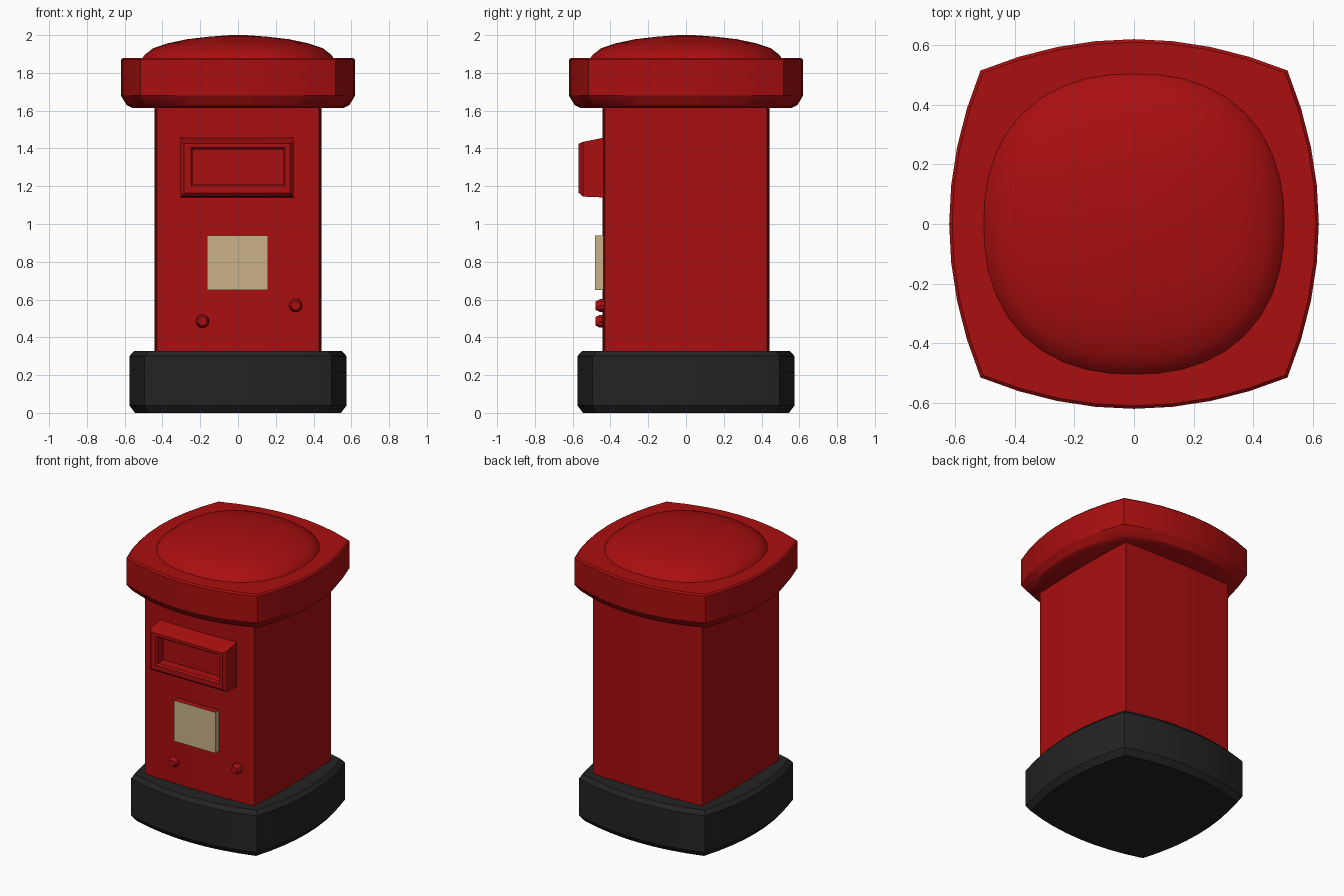
import bpy, bmesh, math
from mathutils import Vector

if "Cube" in bpy.data.objects:
    bpy.data.objects.remove(bpy.data.objects["Cube"])


def material(name, rgb):
    m = bpy.data.materials.new(name)
    m.diffuse_color = (*rgb, 1)
    m.use_nodes = True
    m.node_tree.nodes["Principled BSDF"].inputs["Base Color"].default_value = m.diffuse_color
    return m


RED = material("post red", (0.40, 0.0045, 0.005))
BLACK = material("base black", (0.017, 0.017, 0.017))
CREAM = material("notice cream", (0.60, 0.45, 0.25))


def loft(name, rings, mats, angle=30, rule=None):
    """Skin a list of equal-length point rings and cap both ends."""
    bm = bmesh.new()
    loops = [[bm.verts.new(p) for p in r] for r in rings]
    for a, b in zip(loops, loops[1:]):
        n = len(a)
        for i in range(n):
            j = (i + 1) % n
            bm.faces.new((a[i], a[j], b[j], b[i]))
    bm.faces.new(loops[0])
    bm.faces.new(loops[-1])
    bmesh.ops.recalc_face_normals(bm, faces=bm.faces)
    if rule:
        for f in bm.faces:
            f.material_index = rule(f)
    me = bpy.data.meshes.new(name)
    bm.to_mesh(me)
    bm.free()
    for m in mats:
        me.materials.append(m)
    ob = bpy.data.objects.new(name, me)
    bpy.context.collection.objects.link(ob)
    bpy.ops.object.select_all(action='DESELECT')
    ob.select_set(True)
    bpy.context.view_layer.objects.active = ob
    bpy.ops.object.shade_smooth_by_angle(angle=math.radians(angle))
    return ob


def bowed_square(mid, corner, z, n=8):
    """Square outline whose four sides bow outwards."""
    pts = []
    for k in range(4):
        c, s = math.cos(k * math.pi / 2), math.sin(k * math.pi / 2)
        for i in range(n):
            t = -1 + 2 * i / n
            u, v = mid - (mid - corner) * t * t, corner * t
            pts.append((u * c - v * s, u * s + v * c, z))
    return pts


def squircle(r, z, p=2.3, n=40):
    pts = []
    for i in range(n):
        a = 2 * math.pi * i / n
        c, s = math.cos(a), math.sin(a)
        k = r / (abs(c) ** p + abs(s) ** p) ** (1 / p)
        pts.append((k * c, k * s, z))
    return pts


def rect(x0, x1, z0, z1, y):
    return [(x0, y, z0), (x1, y, z0), (x1, y, z1), (x0, y, z1)]


# Black plinth with chamfered edges
loft("base", [bowed_square(m, c, z) for m, c, z in
              [(0.545, 0.47, 0), (0.575, 0.495, 0.04),
               (0.575, 0.495, 0.30), (0.55, 0.475, 0.328)]], [BLACK])

# Pillar with slightly bowed sides
loft("body", [bowed_square(0.442, 0.43, z) for z in (0.30, 1.66)], [RED], 20)

# Overhanging cap
loft("cap", [bowed_square(m, c, z) for m, c, z in
             [(0.56, 0.46, 1.615), (0.59, 0.485, 1.63), (0.62, 0.515, 1.68),
              (0.62, 0.515, 1.87), (0.61, 0.507, 1.88)]], [RED])

# Low dome on the cap
loft("dome", [squircle(r, z) for r, z in
              [(0.51, 1.87), (0.495, 1.895), (0.45, 1.93), (0.37, 1.957),
               (0.27, 1.978), (0.15, 1.992), (0.04, 2.0)]], [RED], 40)

# Letter slot hood with a recessed opening
loft("letter_slot", [
    rect(-0.305, 0.295, 1.14, 1.46, -0.42),
    rect(-0.305, 0.295, 1.145, 1.435, -0.545),
    rect(-0.285, 0.275, 1.165, 1.425, -0.568),
    rect(-0.25, 0.25, 1.20, 1.405, -0.568),
    rect(-0.24, 0.24, 1.21, 1.395, -0.555),
    rect(-0.24, 0.24, 1.21, 1.395, -0.49)], [RED])

# Notice plate: cream, with red top and bottom edges
loft("notice_plate", [rect(-0.165, 0.16, 0.65, 0.94, y) for y in (-0.42, -0.483)],
     [CREAM, RED], rule=lambda f: 1 if abs(f.normal.z) > 0.5 else 0)

# Lock knobs
for name, x, z in (("left_knob", -0.188, 0.485), ("right_knob", 0.305, 0.568)):
    loft(name, [[(x + r * math.cos(a * math.pi / 5), y, z + r * math.sin(a * math.pi / 5))
                 for a in range(10)]
                for r, y in ((0.036, -0.42), (0.036, -0.455), (0.024, -0.478))], [RED])
